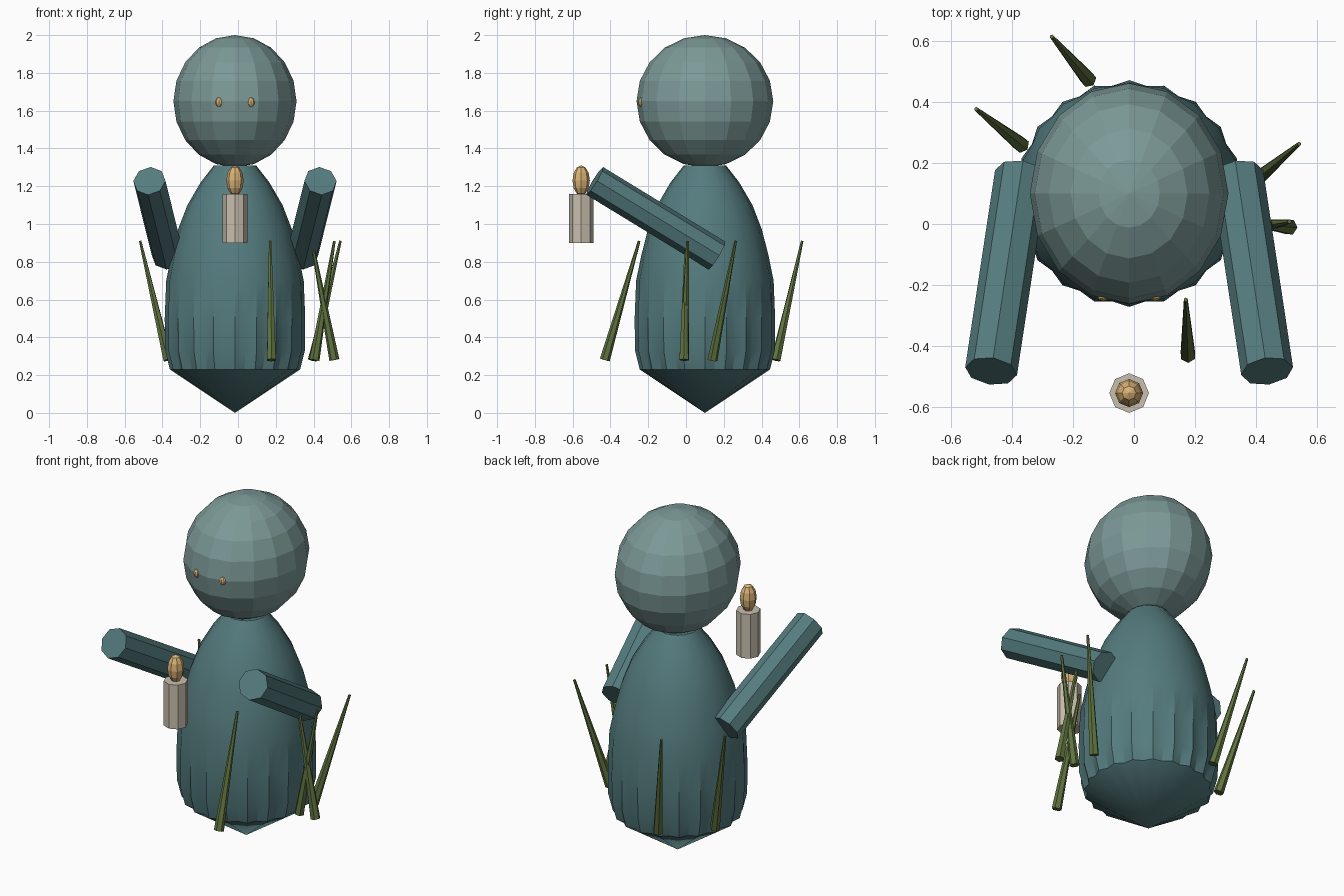
import bpy, bmesh
from math import cos, sin, pi, radians
from mathutils import Vector, Matrix

if "Cube" in bpy.data.objects:
    bpy.data.objects.remove(bpy.data.objects["Cube"])

CX, CY = -0.016, 0.10  # figure axis


def material(name, rgb):
    m = bpy.data.materials.new(name)
    m.diffuse_color = (*rgb, 1)
    m.use_nodes = True
    m.node_tree.nodes["Principled BSDF"].inputs["Base Color"].default_value = m.diffuse_color
    return m


ROBE = material("teal cloth", (0.09, 0.20, 0.21))
SKIN = material("pale teal", (0.20, 0.32, 0.31))
GOLD = material("gold", (0.70, 0.45, 0.18))
WAX = material("wax", (0.58, 0.52, 0.42))
REED = material("reed green", (0.115, 0.17, 0.05))


def finish(bm, name, mat):
    bmesh.ops.recalc_face_normals(bm, faces=bm.faces)
    me = bpy.data.meshes.new(name)
    bm.to_mesh(me)
    bm.free()
    me.materials.append(mat)
    ob = bpy.data.objects.new(name, me)
    bpy.context.collection.objects.link(ob)
    return ob


def ball(name, mat, centre, radii, segs, rings):
    bm = bmesh.new()
    bmesh.ops.create_uvsphere(bm, u_segments=segs, v_segments=rings, radius=1)
    bmesh.ops.transform(bm, verts=bm.verts,
                        matrix=Matrix.Translation(centre) @ Matrix.Diagonal((*radii, 1)))
    return finish(bm, name, mat)


def rod(name, mat, a, b, r1, r2, sides):
    a, b = Vector(a), Vector(b)
    d = b - a
    bm = bmesh.new()
    bmesh.ops.create_cone(bm, cap_ends=True, segments=sides, radius1=r1, radius2=r2, depth=d.length)
    bmesh.ops.transform(bm, verts=bm.verts,
                        matrix=Matrix.Translation((a + b) / 2) @ d.to_track_quat('Z', 'Y').to_matrix().to_4x4())
    return finish(bm, name, mat)


# robe: lathed profile (radius, z, pleat depth), coming to a point at the ground
profile = [(0.335, 0.23, 0.02), (0.36, 0.33, 0.02), (0.365, 0.50, 0.014), (0.36, 0.70, 0.008),
           (0.335, 0.83, 0.005), (0.30, 0.97, 0.004), (0.25, 1.10, 0.004), (0.18, 1.22, 0.004),
           (0.11, 1.31, 0.004)]
N = 40
bm = bmesh.new()
rings = []
for r, z, p in profile:
    ring = []
    for i in range(N):
        a = 2 * pi * i / N
        rr = r + (p / 2 if i % 2 == 0 else -p / 2)
        ring.append(bm.verts.new((CX + rr * cos(a), CY + rr * sin(a), z)))
    rings.append(ring)
tip = bm.verts.new((CX, CY, 0))
for i in range(N):
    j = (i + 1) % N
    bm.faces.new((tip, rings[0][j], rings[0][i]))
    for lo, hi in zip(rings, rings[1:]):
        bm.faces.new((lo[i], lo[j], hi[j], hi[i]))
bm.faces.new(rings[-1])
robe = finish(bm, "robe", ROBE)
bpy.context.view_layer.objects.active = robe
robe.select_set(True)
bpy.ops.object.shade_smooth_by_angle(angle=radians(30))

# head and eyes
ball("head", SKIN, (CX, CY, 1.65), (0.326, 0.362, 0.35), 16, 10)
for side, s in (("left", -1), ("right", 1)):
    ball(side + "_eye", GOLD, (CX + s * 0.085, -0.238, 1.645), (0.019, 0.016, 0.025), 8, 6)
    # raised arms
    rod(side + "_arm", ROBE, (CX + s * 0.355, 0.164, 0.833), (CX + s * 0.453, -0.483, 1.228),
        0.086, 0.086, 8)

# floating candle
rod("candle", WAX, (CX, -0.555, 0.90), (CX, -0.555, 1.16), 0.065, 0.065, 8)
ball("flame", GOLD, (CX, -0.555, 1.23), (0.046, 0.046, 0.08), 8, 6)

# reeds: base xy, tip xy
reeds = [(-0.15, 0.475, -0.27, 0.615), (-0.37, 0.26, -0.518, 0.377), (0.395, 0.14, 0.542, 0.263),
         (0.51, -0.01, 0.39, 0.0), (0.405, -0.01, 0.51, 0.008), (0.177, -0.43, 0.17, -0.248)]
for k, (x0, y0, x1, y1) in enumerate(reeds):
    rod(f"reed_{k + 1}", REED, (x0, y0, 0.28), (x1, y1, 0.91), 0.027, 0.007, 6)
